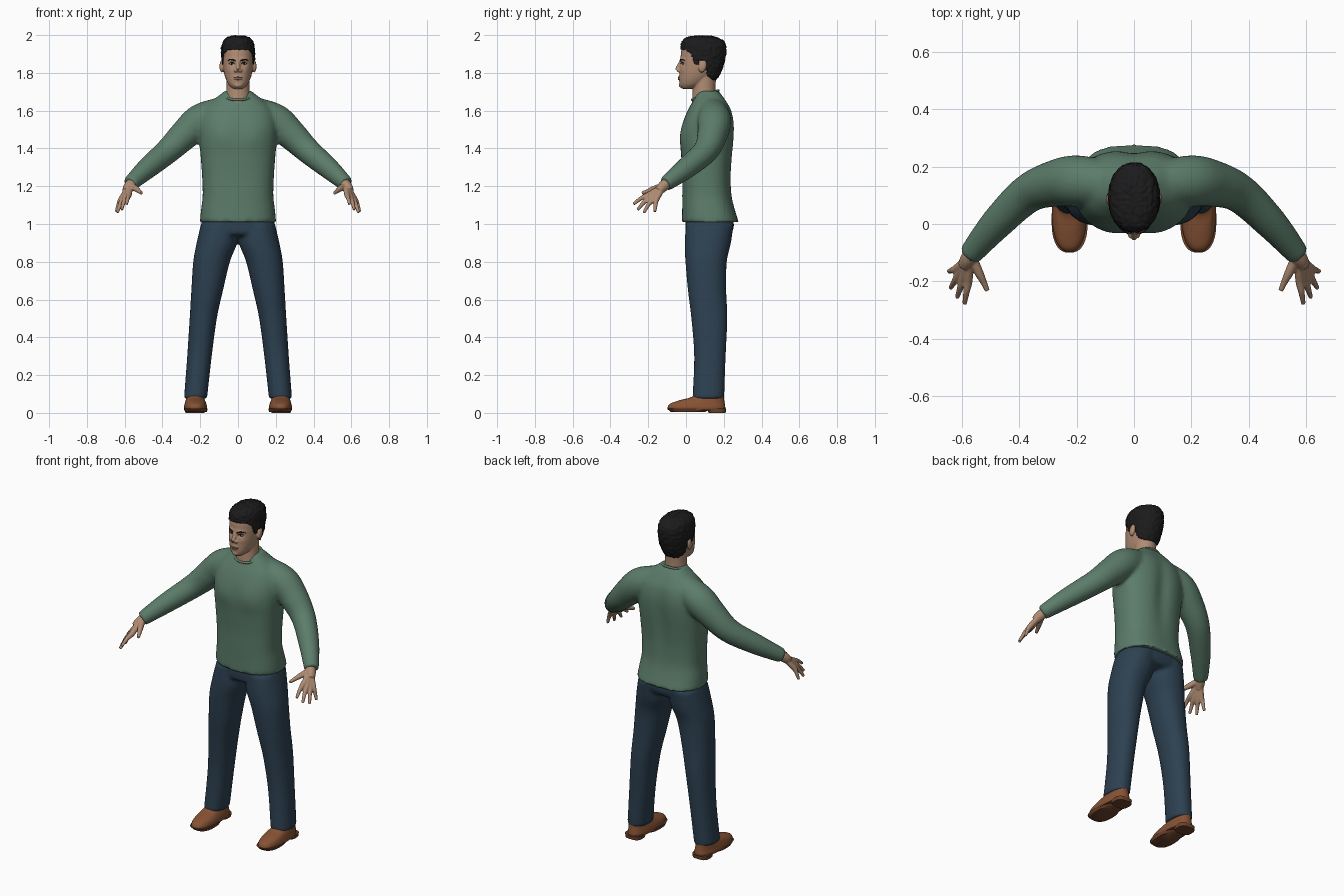
import bpy, bmesh, math
from mathutils import Vector, Matrix, noise
from mathutils.bvhtree import BVHTree

old = bpy.data.objects.get("Cube")
if old:
    bpy.data.objects.remove(old)


def material(name, r, g, b):
    m = bpy.data.materials.new(name)
    m.use_nodes = True
    m.diffuse_color = (r, g, b, 1)
    bsdf = next(n for n in m.node_tree.nodes if n.type == 'BSDF_PRINCIPLED')
    bsdf.inputs["Base Color"].default_value = (r, g, b, 1)
    bsdf.inputs["Roughness"].default_value = 0.8
    return m


SKIN = material("skin", .43, .26, .17)
LIP = material("lip", .30, .15, .11)
HAIR = material("black hair", .011, .011, .012)
WHITE = material("eye white", .5, .46, .42)
GREEN = material("green knit", .105, .20, .143)
NAVY = material("navy denim", .026, .052, .082)
BROWN = material("brown leather", .24, .085, .034)
SOLE = material("dark brown sole", .15, .055, .025)


def spline(rows, steps):
    """Smooth curve through tuples of any length."""
    out = []
    for i in range(len(rows) - 1):
        a, b, c, d = (rows[max(0, min(len(rows) - 1, i + k))] for k in (-1, 0, 1, 2))
        for s in range(steps):
            t = s / steps
            out.append([q + .5 * t * (r - p + t * (2*p - 5*q + 4*r - w + t * (3*(q - r) + w - p)))
                        for p, q, r, w in zip(a, b, c, d)])
    return out + [list(rows[-1])]


def skin_rings(bm, rings):
    loops = [[bm.verts.new(p) for p in ring] for ring in rings]
    n = len(loops[0])
    for a, b in zip(loops, loops[1:]):
        for i in range(n):
            bm.faces.new((a[i], a[(i + 1) % n], b[(i + 1) % n], b[i]))
    bm.faces.new(loops[0][::-1])
    bm.faces.new(loops[-1])


def loft(bm, rows, side=1, e=2.0, n=40, steps=6):
    """Stack of level ovals; rows are (z, centre x, half width, front y, back y)."""
    rings = []
    for z, cx, rx, yf, yb in spline(rows, steps):
        ring = []
        for i in range(n):
            t = math.tau * i / n
            c, s = math.cos(t), math.sin(t)
            x = math.copysign(abs(c) ** (2 / e), c) * rx + cx
            y = math.copysign(abs(s) ** (2 / e), s) * (yb - yf) / 2 + (yb + yf) / 2
            ring.append((side * x, y, z))
        rings.append(ring)
    skin_rings(bm, rings)


def tube(bm, rows, side=1, n=16, steps=5):
    """Round limb along a path; rows are (x, y, z, radius)."""
    pts = spline(rows, steps)
    rings = []
    for i, (x, y, z, r) in enumerate(pts):
        d = Vector(pts[min(i + 1, len(pts) - 1)][:3]) - Vector(pts[max(i - 1, 0)][:3])
        q = d.to_track_quat('Z', 'Y')
        ring = []
        for k in range(n):
            t = math.tau * k / n
            p = Vector((x, y, z)) + q @ Vector((r * math.cos(t), r * math.sin(t), 0))
            ring.append((side * p.x, p.y, p.z))
        rings.append(ring)
    skin_rings(bm, rings)


def ball(bm, pos, size, tilt=0):
    m = Matrix.Translation(pos) @ Matrix.Rotation(tilt, 4, 'X') @ Matrix.Diagonal((*size, 1))
    bmesh.ops.create_uvsphere(bm, u_segments=20, v_segments=12, radius=1, matrix=m)


def finish(bm, name, mat, voxel=0, smooth=0):
    """Turn a bmesh into an object; a voxel size fuses its shells into one surface."""
    bmesh.ops.recalc_face_normals(bm, faces=bm.faces)
    me = bpy.data.meshes.new(name)
    bm.to_mesh(me)
    bm.free()
    ob = bpy.data.objects.new(name, me)
    bpy.context.scene.collection.objects.link(ob)
    if voxel:
        mod = ob.modifiers.new("fuse", 'REMESH')
        mod.mode = 'VOXEL'
        mod.voxel_size = voxel
        if smooth:
            sm = ob.modifiers.new("soften", 'SMOOTH')
            sm.iterations = smooth
        bpy.context.view_layer.update()
        dg = bpy.context.evaluated_depsgraph_get()
        me = bpy.data.meshes.new_from_object(ob.evaluated_get(dg))
        ob.modifiers.clear()
        ob.data = me
    me.materials.clear()
    me.materials.append(mat)
    me.shade_smooth()
    me.set_sharp_from_angle(angle=math.radians(50))
    return ob


def bell(a, b):
    return math.exp(-a * a - b * b)


SIDES = (("left", 1), ("right", -1))

# Sweater: body and both sleeves fused
bm = bmesh.new()
loft(bm, [(1.01, 0, .202, -.022, .28), (1.08, 0, .195, -.02, .258), (1.15, 0, .187, -.02, .243),
          (1.25, 0, .19, -.02, .24), (1.35, 0, .197, -.025, .247), (1.45, 0, .205, -.03, .256),
          (1.53, 0, .205, -.018, .257), (1.60, 0, .185, .008, .243), (1.65, 0, .14, .036, .215),
          (1.69, 0, .088, .055, .186), (1.705, 0, .075, .062, .172)], e=2.5, n=56)
for _, s in SIDES:
    tube(bm, [(.1, .14, 1.59, .08), (.2, .15, 1.545, .09), (.28, .14, 1.475, .081),
              (.37, .105, 1.388, .068), (.48, .0, 1.295, .057), (.572, -.108, 1.212, .041)], s, n=24)
sweater = finish(bm, "sweater", GREEN, .01, 8)
for v in sweater.data.vertices:
    if v.co.y > .15:  # spine hollow
        v.co.y -= .014 * bell(v.co.x / .045, (v.co.z - 1.42) / .2)
    elif abs(v.co.x) < .2 and v.co.y < .05:  # chest
        v.co.y -= .007 * bell((abs(v.co.x) - .09) / .06, (v.co.z - 1.47) / .07)

bm = bmesh.new()
tilt = Matrix.Translation((0, .102, 1.682)) @ Matrix.Rotation(.34, 4, 'X')
ring = [tilt @ Vector((.079 * math.cos(a), .073 * math.sin(a), 0))
        for a in (math.tau * i / 48 for i in range(49))]
tube(bm, [(*p, .007) for p in ring], n=10, steps=1)
finish(bm, "sweater_collar", GREEN)

# Trousers: hips and legs fused
bm = bmesh.new()
loft(bm, [(.935, 0, .17, .03, .2), (.95, 0, .196, .0, .24), (1.0, 0, .194, -.004, .254),
          (1.05, 0, .18, .0, .235)], e=2.4, n=48)
for _, s in SIDES:
    loft(bm, [(.075, .225, .061, .034, .202), (.3, .204, .065, .043, .21), (.5, .184, .072, .028, .219),
              (.65, .163, .084, .01, .213), (.8, .14, .097, -.003, .216), (.9, .112, .107, -.007, .238),
              (1.0, .098, .098, .0, .252)], s, e=2.2)
finish(bm, "trousers", NAVY, .01, 5)

# Shoes
for label, s in SIDES:
    bm = bmesh.new()
    loft(bm, [(.016, .225, .058, -.09, .207), (.03, .225, .061, -.097, .208), (.05, .225, .057, -.082, .205),
              (.068, .226, .051, -.03, .202), (.085, .226, .046, .03, .2), (.12, .226, .045, .065, .195)],
         s, e=2.4)
    finish(bm, label + "_shoe", BROWN)
    bm = bmesh.new()
    loft(bm, [(.004, .222, .057, -.08, .1), (.022, .224, .063, -.1, .13)], s, e=2.5, steps=2)
    loft(bm, [(.0, .227, .05, .12, .21), (.022, .227, .053, .11, .212)], s, e=3, steps=2)
    finish(bm, label + "_shoe_sole", SOLE)

# Hands: wrist, palm and fingers fused
FINGERS = [((.577, -.195, 1.155), (.59, -.278, 1.105)), ((.595, -.19, 1.14), (.616, -.256, 1.075)),
           ((.61, -.176, 1.13), (.639, -.223, 1.06)), ((.618, -.156, 1.132), (.645, -.165, 1.065))]
for label, s in SIDES:
    bm = bmesh.new()
    tube(bm, [(.54, -.075, 1.24, .028), (.575, -.12, 1.2, .029), (.59, -.145, 1.175, .024)], s)
    for knuckle, tip in FINGERS:
        mid = [(a + b) / 2 for a, b in zip(knuckle, tip)]
        mid[2] += .007
        tube(bm, [(.572, -.115, 1.205, .016), (*knuckle, .0155), (*mid, .0115), (*tip, .008)], s, n=12)
    tube(bm, [(.565, -.115, 1.205, .018), (.54, -.17, 1.186, .016), (.525, -.2, 1.175, .012),
              (.511, -.232, 1.163, .009)], s, n=12)
    finish(bm, label + "_hand", SKIN, .004, 3)

# Head: skull, neck, nose and ears fused, then sockets and cheeks shaped
bm = bmesh.new()
loft(bm, [(1.716, 0, .026, -.02, .03), (1.738, 0, .05, -.034, .09), (1.78, 0, .069, -.036, .14),
          (1.83, 0, .079, -.033, .175), (1.88, 0, .082, -.029, .19), (1.93, 0, .079, -.021, .19),
          (1.97, 0, .058, .012, .16), (1.985, 0, .03, .05, .12)], e=2.15)
loft(bm, [(1.62, 0, .075, .03, .17), (1.70, 0, .062, .035, .157), (1.79, 0, .06, .04, .16)])
tube(bm, [(0, -.018, 1.875, .009), (0, -.034, 1.845, .010), (0, -.047, 1.816, .0125)])
for _, s in SIDES:
    ball(bm, (s * .011, -.037, 1.812), (.011, .013, .009))
    ball(bm, (s * .086, .088, 1.835), (.012, .021, .034), -.25)
ball(bm, (0, -.031, 1.772), (.024, .011, .013))
ball(bm, (0, -.024, 1.735), (.022, .014, .014))
head = finish(bm, "head", SKIN, .004, 4)
for v in head.data.vertices:
    if v.co.y < .03:
        ax, z = abs(v.co.x), v.co.z
        v.co.y += .008 * bell((ax - .032) / .015, (z - 1.848) / .010)
        v.co.y -= .004 * bell((ax - .028) / .025, (z - 1.872) / .009)
        v.co.y -= .003 * bell((ax - .045) / .015, (z - 1.815) / .015)
head.data.update()

tree = BVHTree.FromPolygons([v.co for v in head.data.vertices], [p.vertices for p in head.data.polygons])


def on_face(x, z, lift=0):
    hit = tree.ray_cast(Vector((x, -1, z)), Vector((0, 1, 0)))[0]
    return (x, (hit.y if hit else -.03) - lift, z)


# Eyes and brows
for label, s in SIDES:
    bm = bmesh.new()
    ball(bm, on_face(s * .032, 1.848, -.001), (.013, .004, .0055))
    finish(bm, label + "_eye", WHITE)
    bm = bmesh.new()
    ball(bm, on_face(s * .032, 1.848, .002), (.0052, .002, .0052))
    tube(bm, [(*on_face(s * x, z, .001), .0018) for x, z in
              ((.018, 1.849), (.027, 1.8545), (.037, 1.8545), (.047, 1.849))], n=8)
    finish(bm, label + "_iris_and_lashes", HAIR)
    bm = bmesh.new()
    tube(bm, [(*on_face(s * x, z), r) for x, z, r in
              ((.013, 1.864, .003), (.03, 1.87, .0038), (.045, 1.87, .003), (.056, 1.863, .0015))], n=8)
    finish(bm, label + "_brow", HAIR)

# Lips
bm = bmesh.new()
for z, bow in ((1.775, .001), (1.769, -.002)):
    tube(bm, [(*on_face(x, z + bow * (1 - abs(x) / .024), -.001), .0042 - abs(x) * .1)
              for x in (-.024, -.012, 0, .012, .024)], n=8)
finish(bm, "lips", LIP)

# Short hair: a rough cap trimmed along the hairline
HAIRLINE = [(-1, 1.925), (.0, 1.922), (.03, 1.895), (.042, 1.85), (.064, 1.84),
            (.07, 1.868), (.1, 1.868), (.112, 1.79), (.14, 1.765), (1, 1.765)]


def hairline(y):
    for (y0, z0), (y1, z1) in zip(HAIRLINE, HAIRLINE[1:]):
        if y <= y1:
            return z0 + (z1 - z0) * (y - y0) / (y1 - y0)


bm = bmesh.new()
loft(bm, [(1.75, 0, .06, .03, .15), (1.80, 0, .076, .0, .184), (1.85, 0, .086, -.022, .202),
          (1.90, 0, .089, -.029, .212), (1.95, 0, .085, -.027, .21), (1.978, 0, .07, -.014, .188),
          (1.993, 0, .045, .025, .145), (1.997, 0, .012, .07, .1)], e=2.15, n=110, steps=9)
bmesh.ops.recalc_face_normals(bm, faces=bm.faces)
bm.normal_update()
for v in bm.verts:
    v.co += v.normal * .005 * noise.noise(v.co * 75)
trim = [f for f in bm.faces if f.calc_center_median().z < hairline(f.calc_center_median().y)]
bmesh.ops.delete(bm, geom=trim, context='FACES')
hair = finish(bm, "hair", HAIR)
shell = hair.modifiers.new("thickness", 'SOLIDIFY')
shell.thickness = .014
shell.offset = -1
